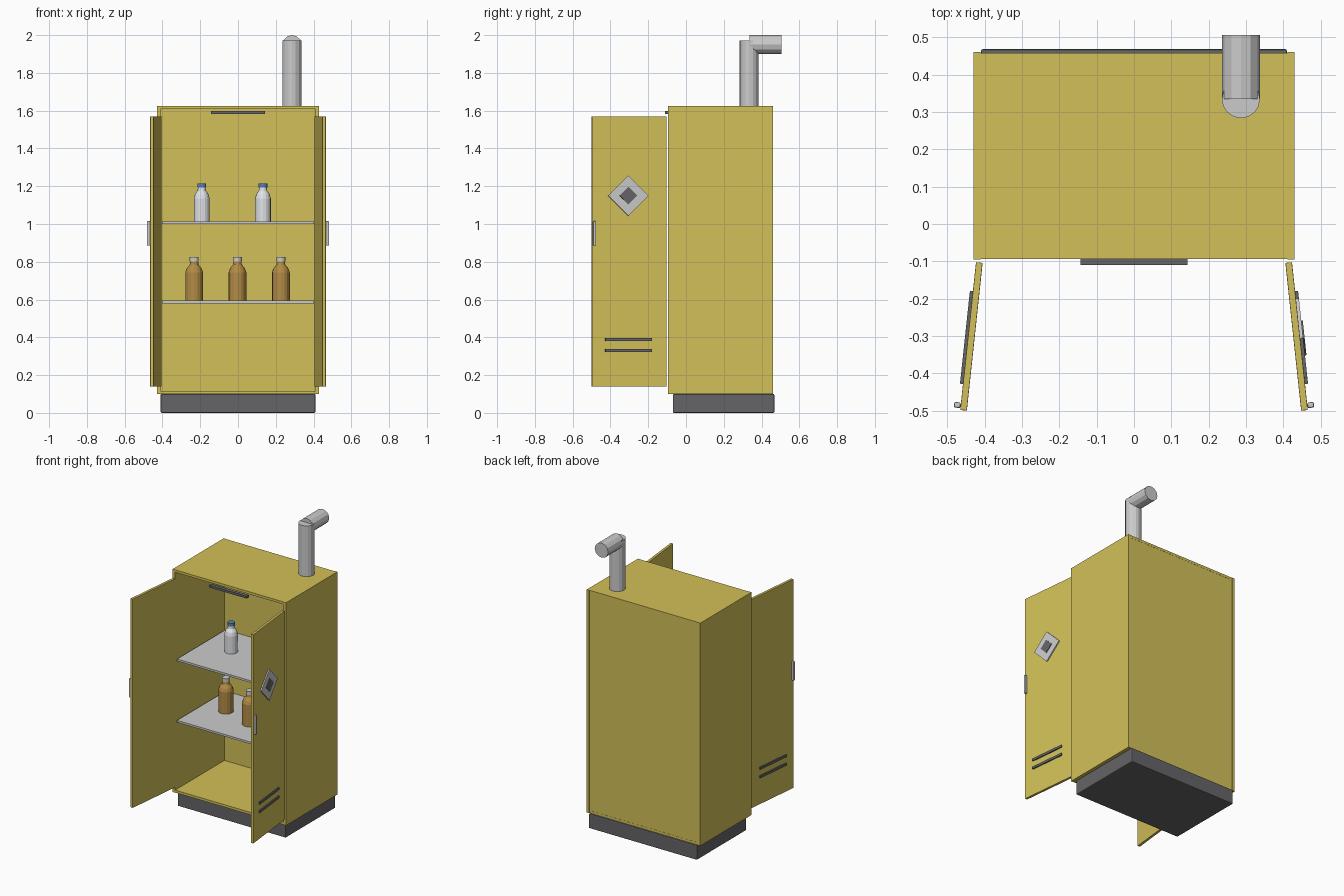
import bpy, bmesh, math
from mathutils import Matrix, Vector

if "Cube" in bpy.data.objects:
    bpy.data.objects.remove(bpy.data.objects["Cube"])


def material(name, rgb):
    m = bpy.data.materials.new(name)
    m.diffuse_color = (*rgb, 1)
    m.use_nodes = True
    m.node_tree.nodes["Principled BSDF"].inputs["Base Color"].default_value = m.diffuse_color
    return m


YELLOW = material("yellow_paint", (0.65, 0.53, 0.1))
DARK = material("dark_grey", (0.13, 0.13, 0.14))
AMBER = material("amber_glass", (0.45, 0.26, 0.06))
WHITE = material("white_plastic", (0.75, 0.77, 0.8))
BLUE = material("blue_cap", (0.1, 0.22, 0.5))


def finish(bm, name, mat=None, matrix=None, smooth=False):
    if matrix:
        bm.transform(matrix)
    bmesh.ops.recalc_face_normals(bm, faces=bm.faces[:])
    me = bpy.data.meshes.new(name)
    bm.to_mesh(me)
    bm.free()
    ob = bpy.data.objects.new(name, me)
    bpy.context.collection.objects.link(ob)
    if mat:
        me.materials.append(mat)
    if smooth:
        me.shade_smooth()
    return ob


def box(name, lo, hi, mat=None, matrix=None, bevel=0.0, spin=0.0):
    lo, hi = Vector(lo), Vector(hi)
    bm = bmesh.new()
    bmesh.ops.create_cube(bm, size=1)
    bm.transform(Matrix.Diagonal((*(hi - lo), 1)))
    if bevel:
        bmesh.ops.bevel(bm, geom=bm.edges[:], offset=bevel, segments=2,
                        profile=0.5, affect='EDGES')
    bm.transform(Matrix.Translation((lo + hi) / 2) @ Matrix.Rotation(spin, 4, 'X'))
    return finish(bm, name, mat, matrix)


def lathe(name, profile, at, mat=None, sides=16):
    bm = bmesh.new()
    rings = []
    for r, z in profile:
        rings.append([bm.verts.new((at[0] + r * math.cos(2 * math.pi * i / sides),
                                    at[1] + r * math.sin(2 * math.pi * i / sides),
                                    at[2] + z)) for i in range(sides)])
    for a, b in zip(rings, rings[1:]):
        for i in range(sides):
            j = (i + 1) % sides
            bm.faces.new((a[i], a[j], b[j], b[i]))
    bm.faces.new(rings[0])
    bm.faces.new(rings[-1])
    return finish(bm, name, mat)


# Carcass and plinth
box("plinth", (-0.41, -0.07, 0), (0.41, 0.468, 0.1), DARK, bevel=0.006)
for s, side in ((-1, "left"), (1, "right")):
    xs = sorted((s * 0.411, s * 0.43))
    box(side + "_panel", (xs[0], -0.095, 0.1), (xs[1], 0.46, 1.625), YELLOW)
box("top_panel", (-0.411, -0.093, 1.608), (0.411, 0.458, 1.625), YELLOW)
box("bottom_panel", (-0.411, -0.093, 0.1), (0.411, 0.458, 0.117), YELLOW)
box("back_panel", (-0.411, 0.44, 0.117), (0.411, 0.457, 1.608), YELLOW)
box("door_closer", (-0.143, -0.11, 1.583), (0.143, -0.085, 1.598), DARK)

# Shelves
for z, name in ((0.58, "lower_shelf"), (1.0, "upper_shelf")):
    box(name, (-0.402, -0.085, z), (0.402, 0.44, z + 0.014))

# Open doors, in hinge space: -y runs along the door, +x is the outside face
hinge = Matrix.Translation((0.405, -0.104, 0)) @ Matrix.Rotation(math.radians(6.1), 4, 'Z')
for s, side in ((-1, "left"), (1, "right")):
    m = Matrix.Diagonal((s, 1, 1, 1)) @ hinge
    box(side + "_door", (0, -0.398, 0.14), (0.018, 0, 1.57), YELLOW, m, bevel=0.002)
    box(side + "_door_handle", (0.018, -0.393, 0.885), (0.036, -0.378, 1.015), None, m, bevel=0.004)
    for z in (0.322, 0.38):
        box(side + "_door_vent", (0.014, -0.328, z), (0.026, -0.078, z + 0.016), DARK, m)

# Hazard sign on the right door
for name, half, out, mat in (("sign_plate", 0.0755, 0.026, None), ("sign_mark", 0.033, 0.03, DARK)):
    box(name, (0.016, -0.205 - half, 1.15 - half), (out, -0.205 + half, 1.15 + half),
        mat, hinge, spin=math.pi / 4)

# Exhaust pipe
lathe("exhaust_riser", [(0.051, 0), (0.051, 0.352)], (0.286, 0.334, 1.62), sides=16)
bm = bmesh.new()
bmesh.ops.create_cone(bm, cap_ends=True, segments=12, radius1=0.051, radius2=0.051, depth=0.171)
finish(bm, "exhaust_outlet", None,
       Matrix.Translation((0.286, 0.4205, 1.95)) @ Matrix.Rotation(math.pi / 2, 4, 'X')
       @ Matrix.Diagonal((1, 0.98, 1, 1)))

# Amber bottles on the lower shelf
for x, y in ((-0.232, 0.2), (-0.003, 0.13), (0.227, 0.2)):
    lathe("amber_bottle", [(0.047, 0), (0.047, 0.15), (0.04, 0.17), (0.023, 0.192), (0.021, 0.21)],
          (x, y, 0.594), AMBER)
    lathe("amber_bottle_cap", [(0.024, 0), (0.024, 0.024)], (x, y, 0.802))

# White bottles on the upper shelf
for x, y in ((-0.192, 0.2), (0.132, 0.17)):
    lathe("white_bottle", [(0.042, 0), (0.042, 0.12), (0.036, 0.143), (0.022, 0.163), (0.02, 0.182)],
          (x, y, 1.014), WHITE)
    lathe("white_bottle_cap", [(0.023, 0), (0.023, 0.022)], (x, y, 1.193), BLUE)
